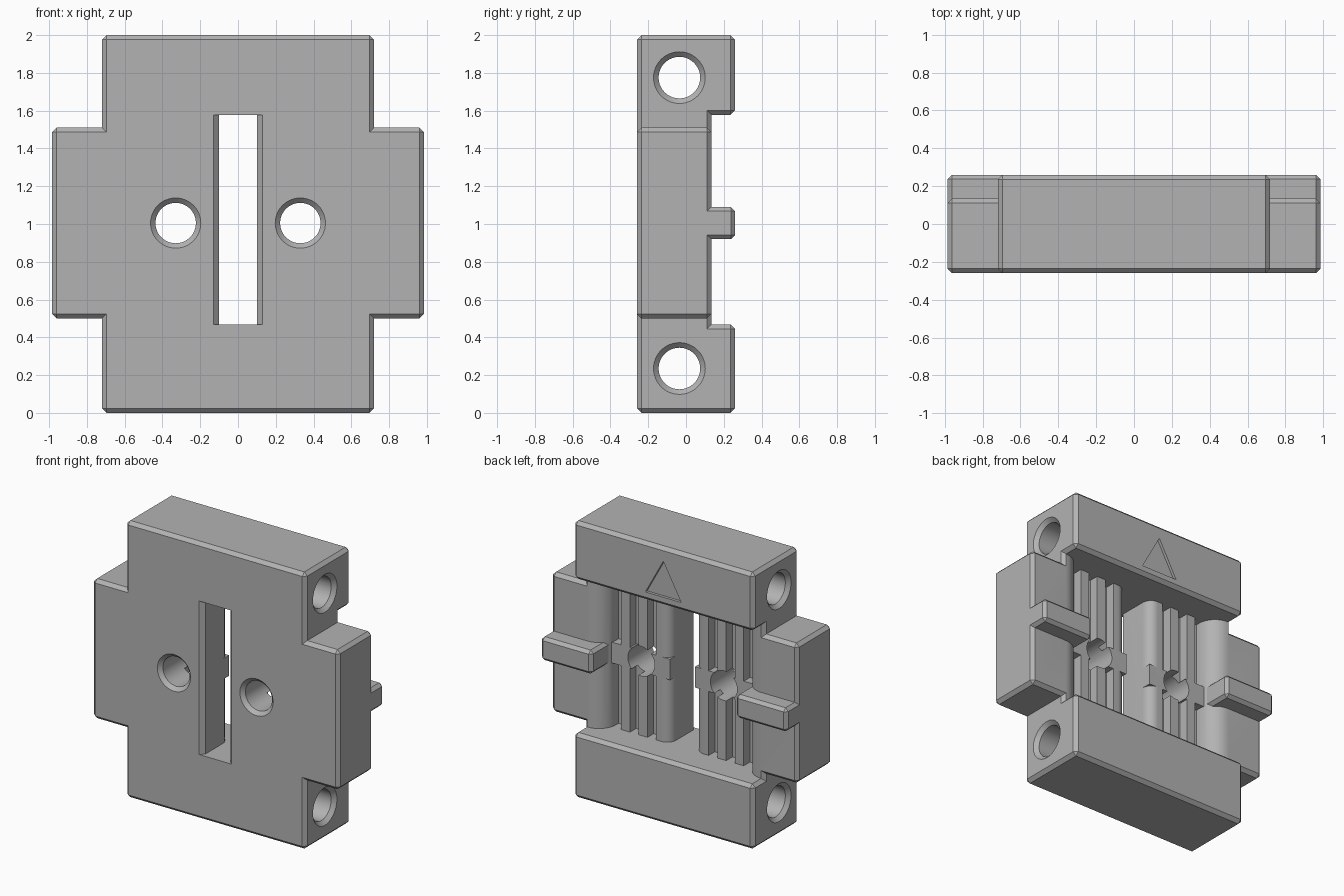
import bpy, bmesh, math

cube = bpy.data.objects.get("Cube")
if cube:
    bpy.data.objects.remove(cube, do_unlink=True)

# The single matte grey
grey = bpy.data.materials.new("matte_grey")
grey.use_nodes = True
grey.diffuse_color = (0.45, 0.45, 0.45, 1)
grey.node_tree.nodes["Principled BSDF"].inputs["Base Color"].default_value = grey.diffuse_color

FRONT, BACK, WALL = -0.26, 0.26, 0.135
LOW, HIGH, MID = 0.468, 1.578, 1.005
RIB_TOP, RIB_FLOOR = 0.04, -0.03


def loft(name, rings, chamfer=0):
    """Closed solid through equal-length rings, with its convex edges chamfered."""
    bm = bmesh.new()
    loops = [[bm.verts.new(p) for p in ring] for ring in rings]
    count = len(loops[0])
    for a, b in zip(loops, loops[1:]):
        for i in range(count):
            j = (i + 1) % count
            bm.faces.new((a[i], a[j], b[j], b[i]))
    bm.faces.new(loops[0])
    bm.faces.new(loops[-1])
    bmesh.ops.recalc_face_normals(bm, faces=bm.faces)
    if chamfer:
        convex = [e for e in bm.edges if e.calc_face_angle_signed() > 0.5]
        bmesh.ops.bevel(bm, geom=convex, offset=chamfer, segments=1,
                        affect='EDGES', clamp_overlap=True)
    mesh = bpy.data.meshes.new(name)
    bm.to_mesh(mesh)
    bm.free()
    mesh.materials.append(grey)
    ob = bpy.data.objects.new(name, mesh)
    bpy.context.collection.objects.link(ob)
    return ob


def box(name, x0, x1, y0, y1, z0, z1, chamfer=0):
    rings = [[(x0, y0, z), (x1, y0, z), (x1, y1, z), (x0, y1, z)] for z in (z0, z1)]
    return loft(name, rings, chamfer)


def lathe(name, stations, place, sides=48):
    """Round solid: stations of (distance, radius), set in space by place."""
    turns = [2 * math.pi * i / sides for i in range(sides)]
    return loft(name, [[place(t, r * math.cos(a), r * math.sin(a)) for a in turns]
                       for t, r in stations])


def arc(cx, cy, r, start, end, steps=10):
    angles = [math.radians(start + (end - start) * i / steps) for i in range(steps + 1)]
    return [(cx + r * math.cos(a), cy + r * math.sin(a)) for a in angles]


def combine(target, tool, operation):
    mod = target.modifiers.new(tool.name, 'BOOLEAN')
    mod.operation, mod.solver, mod.object = operation, 'EXACT', tool
    bpy.context.view_layer.objects.active = target
    bpy.ops.object.modifier_apply(modifier=mod.name)
    bpy.data.objects.remove(tool, do_unlink=True)


# Cross-shaped plate with side wings
right = [(0.72, 0), (0.72, 0.5), (0.985, 0.5), (0.985, 1.51), (0.72, 1.51), (0.72, 2)]
outline = right + [(-x, z) for x, z in reversed(right)]
body = loft("clamp_body", [[(x, y, z) for x, z in outline] for y in (FRONT, WALL)], 0.024)

# Thick end blocks
for name, z0, z1 in (("lower_block", 0, LOW), ("upper_block", HIGH, 2)):
    combine(body, box(name, -0.72, 0.72, FRONT, BACK, z0, z1, 0.024), 'UNION')

# Channel with slot, ribs and rounded walls, as one profile
half = [(0.17, -0.30), (0.10, -0.23)] + arc(0.17, -0.03, 0.07, 180, 90)
for x in (0.21, 0.35, 0.49):
    half += [(x, RIB_TOP), (x, RIB_FLOOR), (x + 0.07, RIB_FLOOR)]
    if x < 0.4:
        half.append((x + 0.07, RIB_TOP))
half += arc(0.695, 0, 0.135, 180, 90) + [(0.695, 0.4)]
channel = half + [(-x, y) for x, y in reversed(half)]
combine(body, loft("channel", [[(x, y, z) for x, y in channel] for z in (LOW, HIGH)]),
        'DIFFERENCE')

# Cross bars over the ribs and raised side tabs
for s in (-1, 1):
    xs = sorted((s * 0.10, s * 0.60))
    combine(body, box("cross_bar", *xs, -0.15, RIB_TOP, MID - 0.075, MID + 0.075), 'UNION')
    xs = sorted((s * 0.575, s * 0.985))
    combine(body, box("side_tab", *xs, 0.03, BACK, MID - 0.085, MID + 0.085, 0.022), 'UNION')

# Screw holes, countersunk at the front
for s in (-1, 1):
    hole = lathe("screw_hole", [(-0.30, 0.173), (-0.234, 0.107), (0.4, 0.107)],
                 lambda t, a, b: (s * 0.33 + a, t, MID + b))
    combine(body, hole, 'DIFFERENCE')

# Cross holes through the end blocks, chamfered at both ends
for z in (0.235, 1.775):
    hole = lathe("cross_hole", [(-0.76, 0.177), (-0.693, 0.11), (0.693, 0.11), (0.76, 0.177)],
                 lambda t, a, b: (t, -0.035 + a, z + b))
    combine(body, hole, 'DIFFERENCE')

# Engraved triangle
triangle = [(-0.143, 1.64), (0.143, 1.64), (0, 1.90)]
combine(body, loft("triangle_mark", [[(x, y, z) for x, z in triangle]
                                     for y in (BACK - 0.02, BACK + 0.05)]), 'DIFFERENCE')

# Crisp edges, smooth curves
bpy.ops.object.select_all(action='DESELECT')
body.select_set(True)
bpy.context.view_layer.objects.active = body
bpy.ops.object.shade_smooth_by_angle(angle=math.radians(25))
